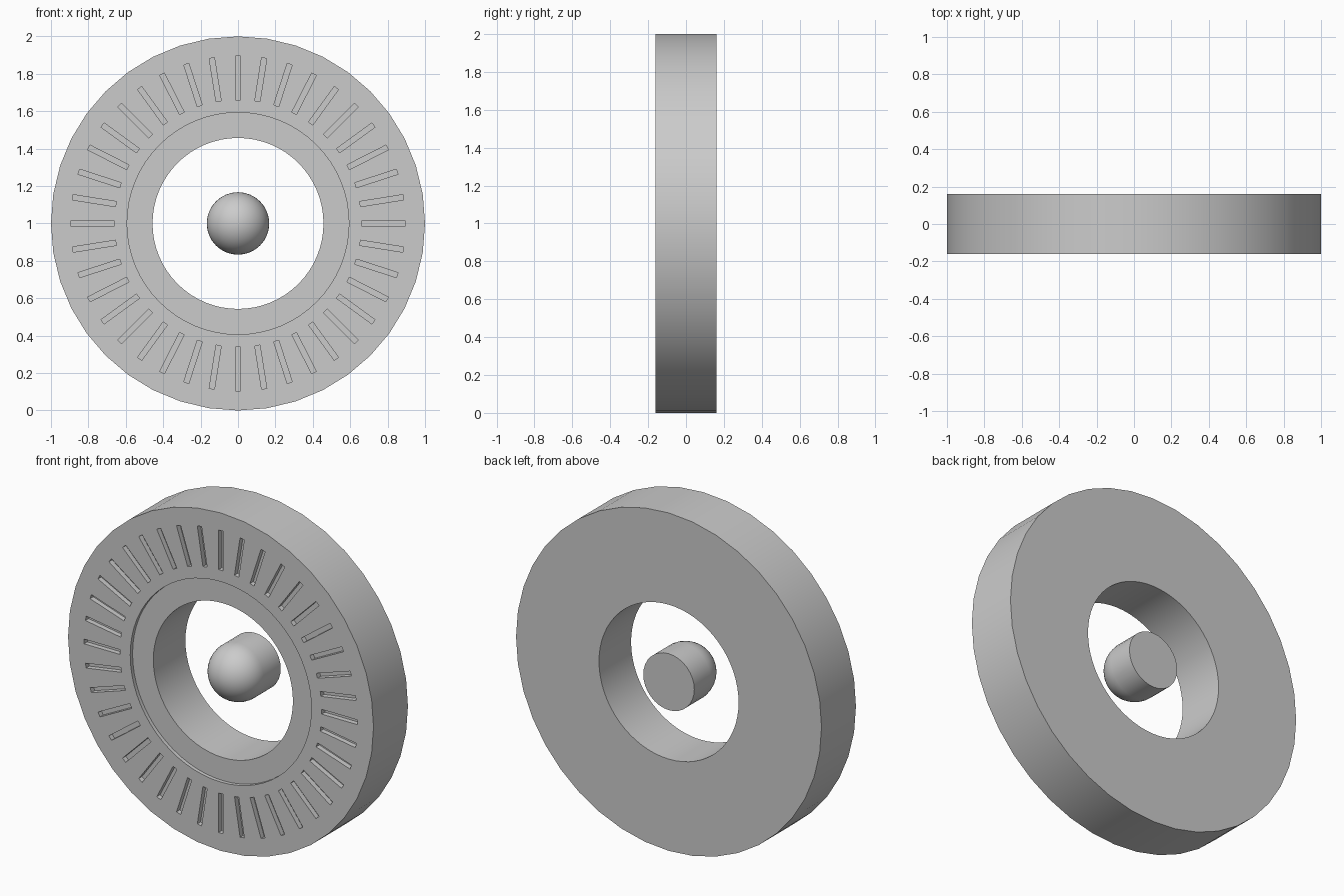
import bpy, bmesh, math
from mathutils import Matrix, Vector

if "Cube" in bpy.data.objects:
    bpy.data.objects.remove(bpy.data.objects["Cube"])

H = 0.161            # half thickness
CZ = 1.0             # axle height
AXIS = Matrix.Rotation(math.radians(90), 4, 'X')


def finish(name, bm):
    bmesh.ops.recalc_face_normals(bm, faces=bm.faces)
    me = bpy.data.meshes.new(name)
    bm.to_mesh(me)
    bm.free()
    ob = bpy.data.objects.new(name, me)
    bpy.context.collection.objects.link(ob)
    return ob


def disc(name, radius, y0, y1, segs):
    bm = bmesh.new()
    m = Matrix.Translation((0, (y0 + y1) / 2, CZ)) @ AXIS
    bmesh.ops.create_cone(bm, cap_ends=True, segments=segs, radius1=radius,
                          radius2=radius, depth=y1 - y0, matrix=m)
    return finish(name, bm)


def activate(ob):
    bpy.ops.object.select_all(action='DESELECT')
    ob.select_set(True)
    bpy.context.view_layer.objects.active = ob


def cut(ob, cutter):
    mod = ob.modifiers.new("cut", 'BOOLEAN')
    mod.operation, mod.solver, mod.object = 'DIFFERENCE', 'EXACT', cutter
    activate(ob)
    bpy.ops.object.modifier_apply(modifier=mod.name)
    bpy.data.objects.remove(cutter)


def smooth(ob):
    activate(ob)
    bpy.ops.object.shade_smooth_by_angle(angle=math.radians(35))


# Outer ring with a through hole and a shallow recessed inner lip
ring = disc("ring_body", 1.0, -H, H, 40)
cut(ring, disc("hole_cutter", 0.457, -1, 1, 64))
cut(ring, disc("lip_cutter", 0.593, -1, -H + 0.022, 64))

# Radial slots in the front face
bm = bmesh.new()
for i in range(40):
    m = (Matrix.Translation((0, -H, CZ)) @ Matrix.Rotation(i * math.tau / 40, 4, 'Y')
         @ Matrix.Translation((0, 0, 0.778)) @ Matrix.Diagonal((0.028, 0.06, 0.234, 1)))
    bmesh.ops.create_cube(bm, size=1, matrix=m)
cut(ring, finish("slot_cutter", bm))
smooth(ring)

# Central plug: flat back, straight sides, domed front, lathed about y
R, Y = 0.167, 0.006
pts = [(0, H), (R, H)] + [(R * math.cos(a), Y - R * math.sin(a))
                          for a in (k * math.pi / 24 for k in range(12))] + [(0, Y - R)]
bm = bmesh.new()
vs = [bm.verts.new((x, y, CZ)) for x, y in pts]
es = [bm.edges.new(p) for p in zip(vs, vs[1:])]
bmesh.ops.spin(bm, geom=vs + es, cent=Vector((0, 0, CZ)), axis=Vector((0, 1, 0)),
               angle=math.tau, steps=32)
bmesh.ops.remove_doubles(bm, verts=bm.verts, dist=0.0005)
smooth(finish("center_plug", bm))
